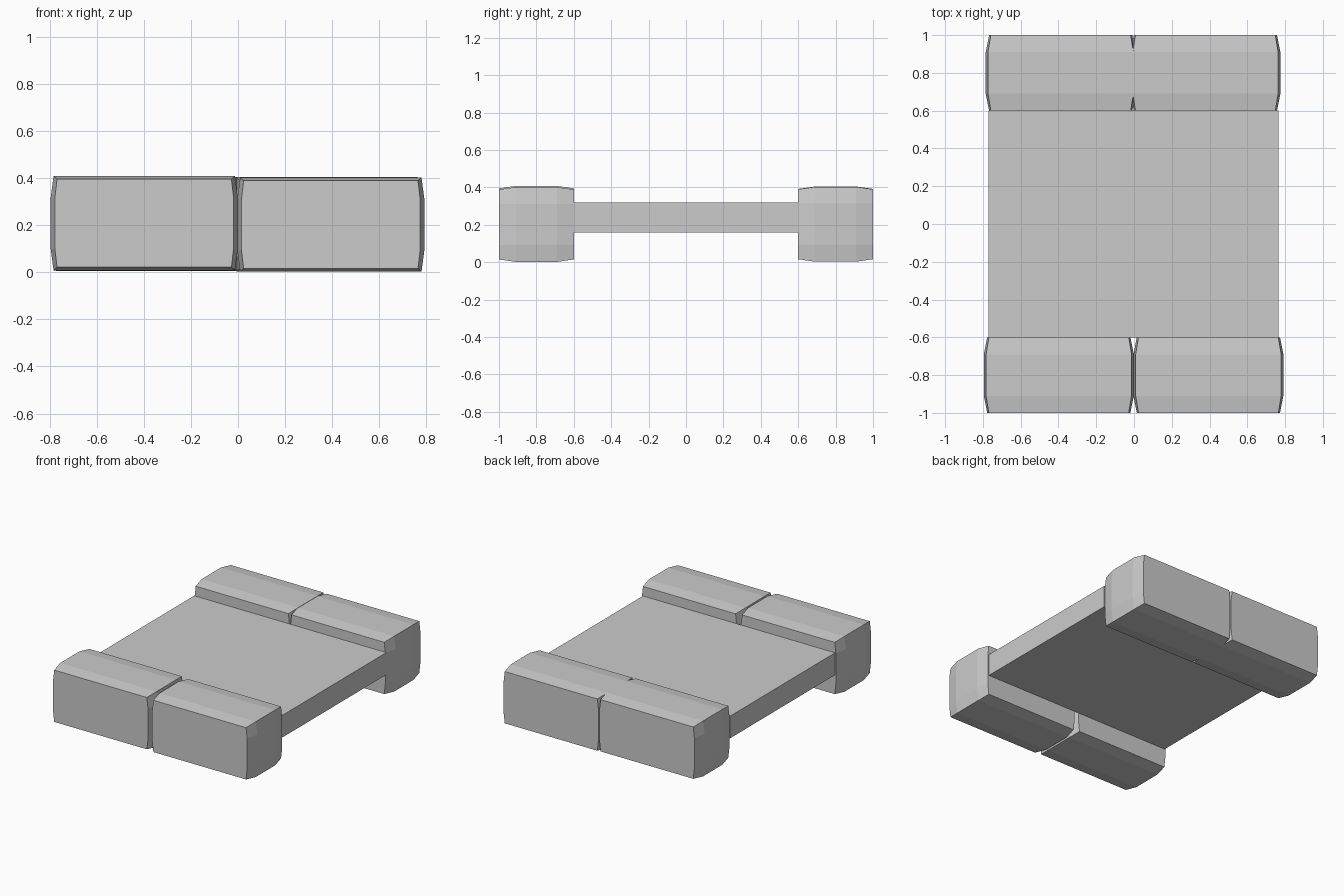
import bpy, bmesh

if "Cube" in bpy.data.objects:
    bpy.data.objects.remove(bpy.data.objects["Cube"])


def make_object(name, bm):
    bmesh.ops.recalc_face_normals(bm, faces=bm.faces)
    mesh = bpy.data.meshes.new(name)
    bm.to_mesh(mesh)
    bm.free()
    obj = bpy.data.objects.new(name, mesh)
    bpy.context.collection.objects.link(obj)
    return obj


def end_block(name, x, y, z):
    """Block lofted along y; its top, bottom and ends bulge outwards."""
    bm = bmesh.new()
    rings = []
    # offset along y, half length at mid height, half length at corner, half height
    for dy, mid, corner, hz in ((-0.2, 0.379, 0.37, 0.187), (-0.11, 0.397, 0.385, 0.2),
                                (0.11, 0.397, 0.385, 0.2), (0.2, 0.379, 0.37, 0.187)):
        side = [(corner, -hz), (mid, -0.11), (mid, 0.11), (corner, hz)]
        outline = side + [(-px, pz) for px, pz in reversed(side)]
        rings.append([bm.verts.new((px, dy, pz)) for px, pz in outline])
    for a, b in zip(rings, rings[1:]):
        for i in range(8):
            j = (i + 1) % 8
            bm.faces.new((a[i], a[j], b[j], b[i]))
    bm.faces.new(rings[0])
    bm.faces.new(rings[-1])
    make_object(name, bm).location = (x, y, z)


# Flat slab between the two rows of blocks
bpy.ops.mesh.primitive_cube_add(size=1, location=(-0.003, 0, 0.24))
slab = bpy.context.object
slab.name = "slab"
slab.scale = (1.535, 1.2, 0.16)

# Slightly misaligned block pairs at each end
for name, x, y, z in (("front_left_block", -0.398, -0.8, 0.208),
                      ("front_right_block", 0.394, -0.8, 0.202),
                      ("back_left_block", -0.388, 0.8, 0.205),
                      ("back_right_block", 0.378, 0.8, 0.203)):
    end_block(name, x, y, z)
